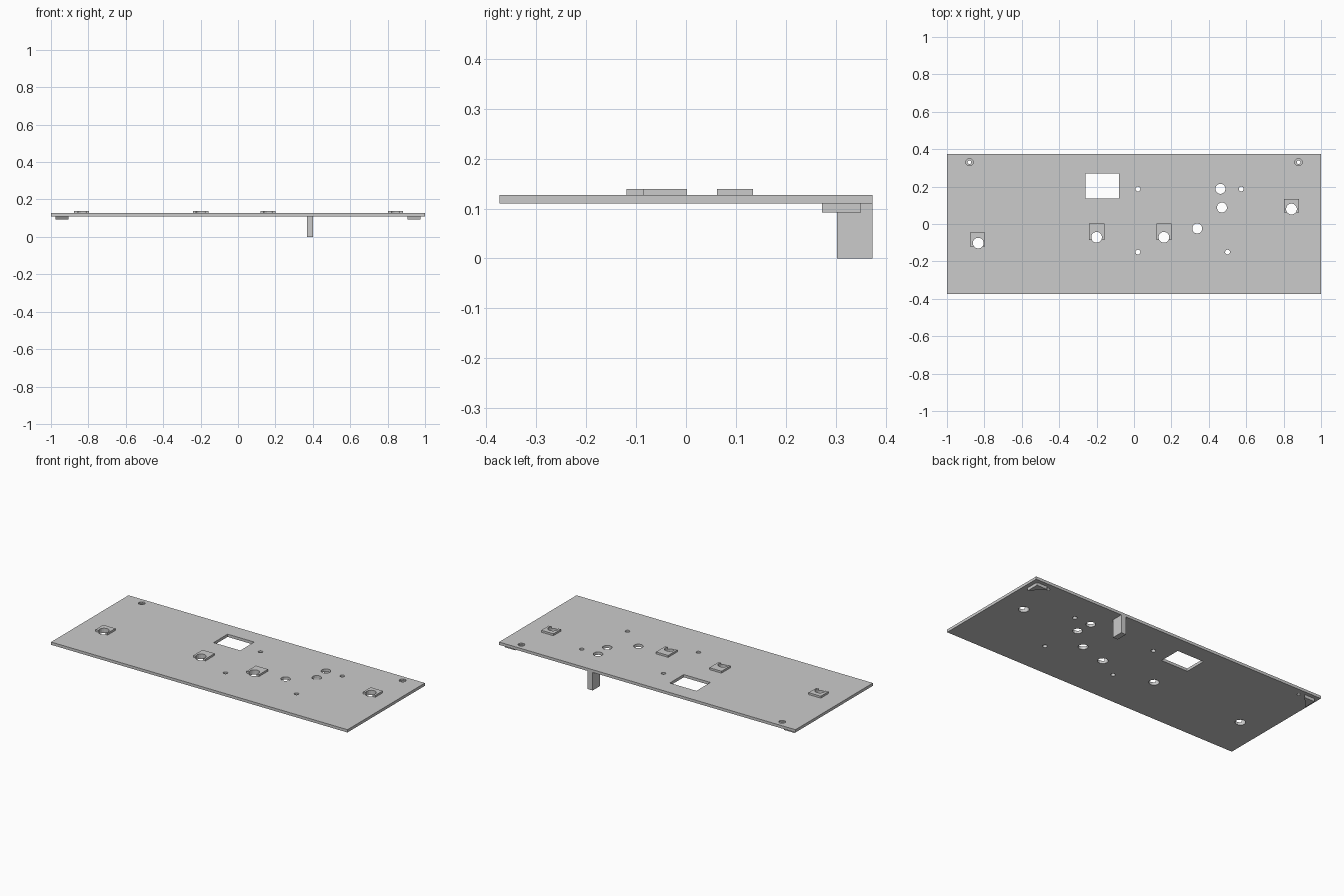
import bpy, bmesh, math

if "Cube" in bpy.data.objects:
    bpy.data.objects.remove(bpy.data.objects["Cube"])

BOTTOM, TOP, PAD_TOP = 0.11, 0.127, 0.139
HALF_D = 0.373


def make_object(name, bm):
    bmesh.ops.recalc_face_normals(bm, faces=bm.faces)
    mesh = bpy.data.meshes.new(name)
    bm.to_mesh(mesh)
    bm.free()
    ob = bpy.data.objects.new(name, mesh)
    bpy.context.collection.objects.link(ob)
    return ob


def add_prism(bm, points, z0, z1):
    """Extrude a flat outline from z0 to z1."""
    face = bm.faces.new([bm.verts.new((x, y, z0)) for x, y in points])
    out = bmesh.ops.extrude_face_region(bm, geom=[face])
    verts = [g for g in out["geom"] if isinstance(g, bmesh.types.BMVert)]
    bmesh.ops.translate(bm, verts=verts, vec=(0, 0, z1 - z0))


def rect(x0, x1, y0, y1):
    return [(x0, y0), (x1, y0), (x1, y1), (x0, y1)]


def circle(x, y, r, sides=16):
    return [(x + r * math.cos(2 * math.pi * (i + 0.5) / sides),
             y + r * math.sin(2 * math.pi * (i + 0.5) / sides)) for i in range(sides)]


def prism(name, points, z0, z1):
    bm = bmesh.new()
    add_prism(bm, points, z0, z1)
    return make_object(name, bm)


def cut(ob, cutter):
    mod = ob.modifiers.new("cut", 'BOOLEAN')
    mod.operation = 'DIFFERENCE'
    mod.solver = 'EXACT'
    mod.object = cutter
    bpy.context.view_layer.objects.active = ob
    bpy.ops.object.modifier_apply(modifier=mod.name)


# Holes for knobs, screws and the window
pad_holes = [(-0.833, -0.102), (-0.2, -0.071), (0.16, -0.071), (0.842, 0.08)]
large_holes = [(0.462, 0.188), (0.47, 0.088), (0.338, -0.024)]
small_holes = [(0.021, 0.187), (0.573, 0.187), (0.021, -0.15), (0.5, -0.15)]
corner_holes = [(-0.88, 0.33), (0.88, 0.33)]

bm = bmesh.new()
for x, y in pad_holes:
    add_prism(bm, circle(x, y, 0.029), 0.05, 0.2)
for x, y in large_holes:
    add_prism(bm, circle(x, y, 0.027), 0.05, 0.2)
for x, y in small_holes:
    add_prism(bm, circle(x, y, 0.013), 0.05, 0.2)
for x, y in corner_holes:
    add_prism(bm, circle(x, y, 0.01), 0.05, 0.2)
add_prism(bm, rect(-0.26, -0.08, 0.136, 0.271), 0.05, 0.2)
hole_cutter = make_object("hole_cutter", bm)

# Counterbores around the corner screw holes
bm = bmesh.new()
for x, y in corner_holes:
    add_prism(bm, circle(x, y, 0.02, 8), 0.118, 0.2)
counterbore_cutter = make_object("counterbore_cutter", bm)

# Main plate
plate = prism("plate", rect(-1, 1, -HALF_D, HALF_D), BOTTOM, TOP)
cut(plate, hole_cutter)
cut(plate, counterbore_cutter)

# Raised notched pads on top
pads = [(-0.837, -0.119, -0.045), (-0.2, -0.086, 0.002),
        (0.16, -0.086, 0.002), (0.842, 0.062, 0.134)]
for i, (x, y0, y1) in enumerate(pads):
    pad = prism(f"pad_{i + 1}", rect(x - 0.041, x + 0.041, y0, y1), TOP, PAD_TOP)
    cut(pad, hole_cutter)

for helper in (hole_cutter, counterbore_cutter):
    bpy.data.objects.remove(helper)

# Triangular locating blocks under the back corners
for side, s in (("left", -1), ("right", 1)):
    prism(f"corner_block_{side}",
          [(s * 0.975, 0.35), (s * 0.905, 0.35), (s * 0.975, 0.272)], 0.092, BOTTOM)

# Leg under the back edge
prism("leg", rect(0.369, 0.402, 0.302, HALF_D), 0, BOTTOM)
